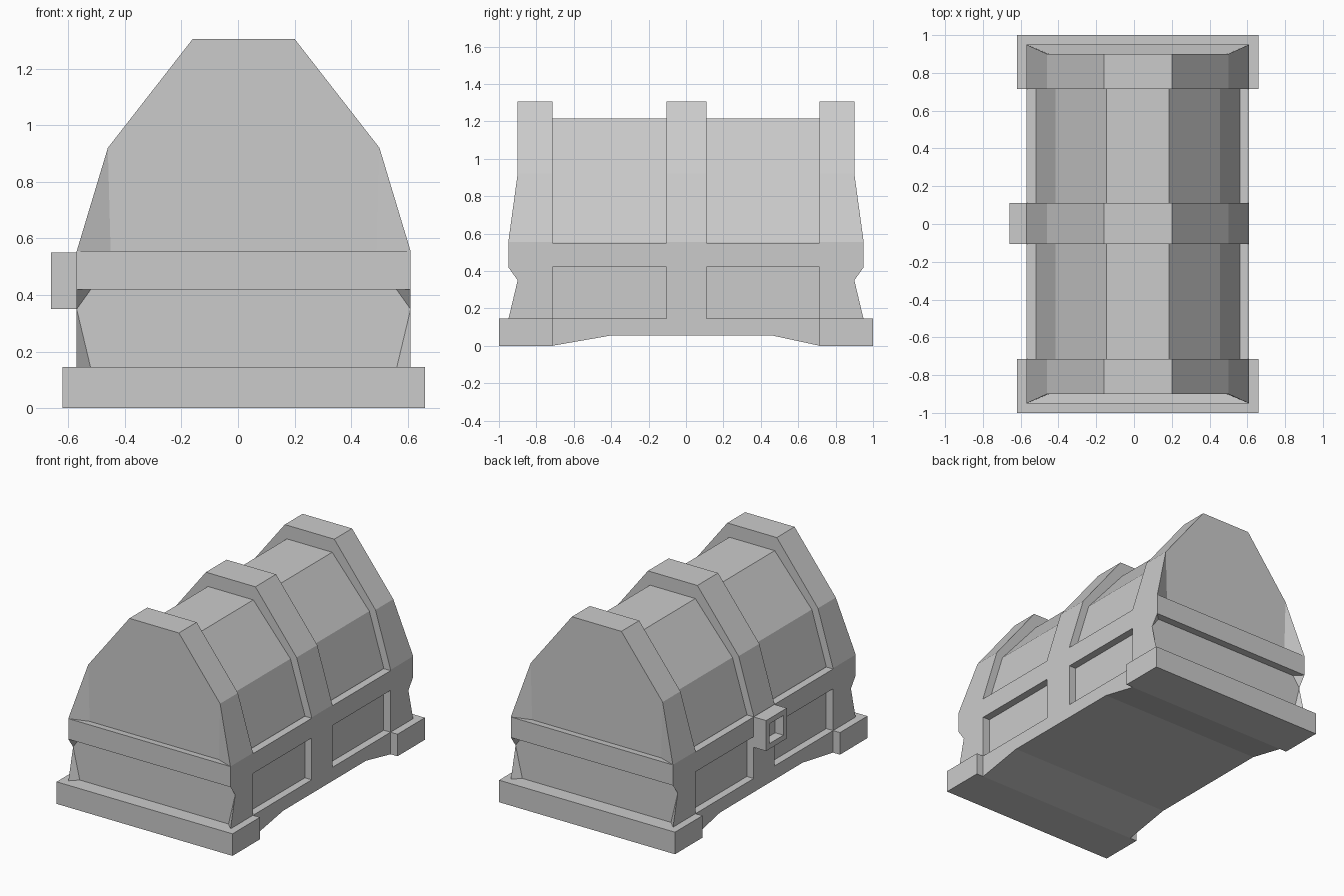
import bpy, bmesh

if "Cube" in bpy.data.objects:
    bpy.data.objects.remove(bpy.data.objects["Cube"])

CX = 0.02  # the latch on one side pushes the body slightly off centre


def finish(name, bm):
    bmesh.ops.recalc_face_normals(bm, faces=bm.faces[:])
    mesh = bpy.data.meshes.new(name)
    bm.to_mesh(mesh)
    bm.free()
    ob = bpy.data.objects.new(name, mesh)
    ob.location.x = CX
    bpy.context.collection.objects.link(ob)
    return ob


def prism(name, points, a, b, axis):
    """Extrude a profile from a to b: (x, z) along Y, or (y, z) along X."""
    bm = bmesh.new()
    put = (lambda p, d: (p[0], d, p[1])) if axis == 'Y' else (lambda p, d: (d, p[0], p[1]))
    face = bm.faces.new([bm.verts.new(put(p, a)) for p in points])
    ext = bmesh.ops.extrude_face_region(bm, geom=[face])['geom']
    vec = (0, b - a, 0) if axis == 'Y' else (b - a, 0, 0)
    bmesh.ops.translate(bm, vec=vec, verts=[v for v in ext if isinstance(v, bmesh.types.BMVert)])
    return finish(name, bm)


def box(name, hw, y0, y1, z0, z1):
    return prism(name, [(-hw, z0), (hw, z0), (hw, z1), (-hw, z1)], y0, y1, 'Y')


def symmetric(half):
    return half + [(-x, z) for x, z in reversed(half)]


# recessed panels of the walls and lid
prism("inner_panels", symmetric([(0.54, 0.10), (0.54, 0.555), (0.435, 0.90), (0.165, 1.215)]),
      -0.73, 0.73, 'Y')

# middle rib and the rim between the lid and the body
prism("middle_rib", symmetric([(0.59, 0.10), (0.59, 0.555), (0.48, 0.92), (0.18, 1.305)]),
      -0.105, 0.11, 'Y')
box("rim", 0.59, -0.72, 0.72, 0.42, 0.55)

# base skirt with raised underside
prism("base_skirt", [(-0.715, 0), (-0.40, 0.055), (0.46, 0.055), (0.715, 0),
                     (0.715, 0.145), (-0.715, 0.145)], -0.59, 0.59, 'X')

# feet
for label, s in (("front", -1), ("back", 1)):
    box(label + "_foot", 0.64, s * 0.715, s * 1.0, 0, 0.145)

# end frames with recessed end walls: one quarter, mirrored both ways
V = {
    'T0': (0, .9, 1.305), 'T1': (.18, .9, 1.305), 'S': (.48, .9, .92),
    'C': (.59, .95, .555), 'I': (.47, .9, .55), 'I0': (0, .9, .55), 'B0': (0, .95, .555),
    'D': (.59, .95, .42), 'D0': (0, .95, .42), 'J': (.54, .9, .42), 'J0': (0, .9, .42),
    'N': (.59, .9, .35), 'K': (.54, .9, .14), 'K0': (0, .9, .14), 'F': (.59, .95, .14),
}
for k in ('T0', 'T1', 'S', 'C', 'F'):
    V[k + 'b'] = (V[k][0], .715, V[k][2])
V['F0b'] = (0, .715, .14)
bm = bmesh.new()
verts = {k: bm.verts.new(co) for k, co in V.items()}
for f in ("T0 T1 S I I0", "S C I", "I0 I C B0", "B0 C D D0", "D0 D J J0", "J0 J K K0",
          "J D N", "J N K", "N F K", "T0 T1 T1b T0b", "T1 S Sb T1b", "S C Cb Sb",
          "C D N F Fb Cb", "T0b T1b Sb Cb Fb F0b", "F K K0 F0b Fb"):
    bm.faces.new([verts[k] for k in f.split()])
ends = finish("end_frames", bm)
mod = ends.modifiers.new("mirror", 'MIRROR')
mod.use_axis = (True, True, False)

# latch with a square recess
latch = prism("latch", [(-0.68, 0.35), (-0.57, 0.35), (-0.57, 0.55), (-0.68, 0.55)],
              -0.105, 0.11, 'Y')
bm = bmesh.new()
bm.from_mesh(latch.data)
outer = min(bm.faces, key=lambda f: f.calc_center_median().x)
bmesh.ops.inset_region(bm, faces=[outer], thickness=0.05)
ext = bmesh.ops.extrude_discrete_faces(bm, faces=[outer])['faces'][0]
bmesh.ops.translate(bm, vec=(0.06, 0, 0), verts=ext.verts[:])
bm.to_mesh(latch.data)
bm.free()
